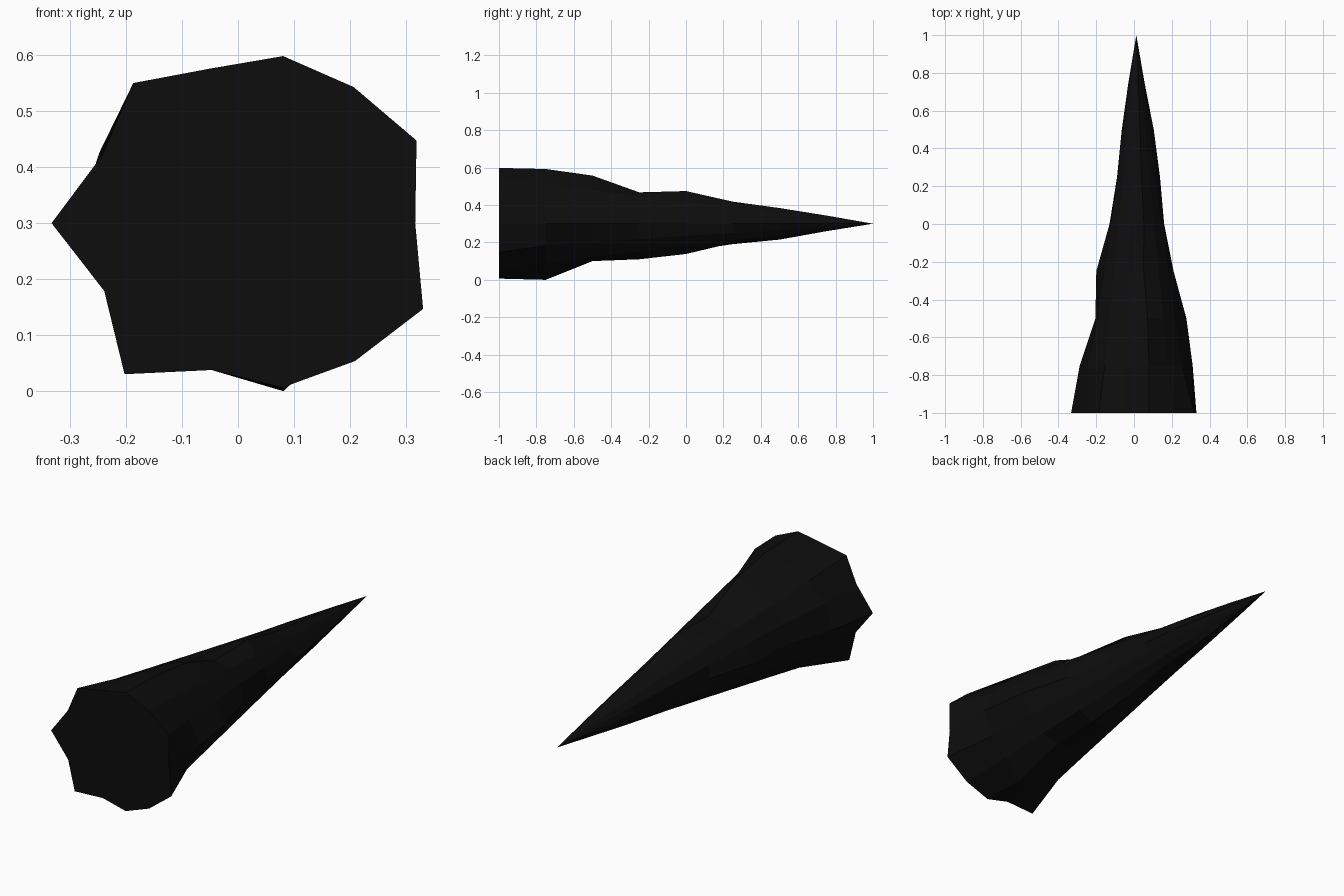
import bpy, bmesh, math

if "Cube" in bpy.data.objects:
    bpy.data.objects.remove(bpy.data.objects["Cube"])

SIDES = 14
CX, CZ = 0.0125, 0.30

# Irregular radii around the wide open end
base = [.304, .340, .311, .306, .283, .320, .282, .3455, .279, .345, .269, .301, .315, .353]

# Ring position along y, average radius, and chips that stand out from it {side: radius}
rings = [
    (-0.75, 0.268, {0: .298, 3: .300, 6: .289, 7: .300, 11: .3077}),
    (-0.50, 0.228, {0: .265, 3: .264, 7: .217, 10: .205, 11: .205}),
    (-0.25, 0.189, {0: .197, 3: .172, 4: .170, 7: .212, 11: .195}),
    (0.00, 0.150, {0: .147, 3: .179, 7: .142, 11: .166}),
    (0.25, 0.112, {0: .125, 3: .121, 7: .102, 11: .105}),
    (0.50, 0.077, {0: .092, 3: .086, 7: .077, 11: .087}),
    (0.75, 0.039, {0: .043, 3: .045, 7: .042, 11: .041}),
]


def add_ring(bm, y, radii):
    verts = []
    for k, r in enumerate(radii):
        a = 2 * math.pi * k / SIDES
        verts.append(bm.verts.new((CX + r * math.cos(a), y, CZ + r * math.sin(a))))
    return verts


# Chipped spike: rings bridged to a sharp tip, with a flat end cap
bm = bmesh.new()
loops = [add_ring(bm, -1.0, base)]
for y, r, chips in rings:
    loops.append(add_ring(bm, y, [chips.get(k, r) for k in range(SIDES)]))
tip = bm.verts.new((CX, 1.0, CZ))
bm.faces.new(loops[0])
for a, b in zip(loops, loops[1:]):
    for k in range(SIDES):
        n = (k + 1) % SIDES
        bm.faces.new((a[k], a[n], b[n], b[k]))
for k in range(SIDES):
    bm.faces.new((loops[-1][k], loops[-1][(k + 1) % SIDES], tip))
bmesh.ops.recalc_face_normals(bm, faces=bm.faces)

mesh = bpy.data.meshes.new("spike")
bm.to_mesh(mesh)
bm.free()
spike = bpy.data.objects.new("spike", mesh)
bpy.context.collection.objects.link(spike)

# Near-black stone
mat = bpy.data.materials.new("black_stone")
mat.diffuse_color = (0.004, 0.004, 0.004, 1)
mat.use_nodes = True
mat.node_tree.nodes["Principled BSDF"].inputs["Base Color"].default_value = mat.diffuse_color
mesh.materials.append(mat)
